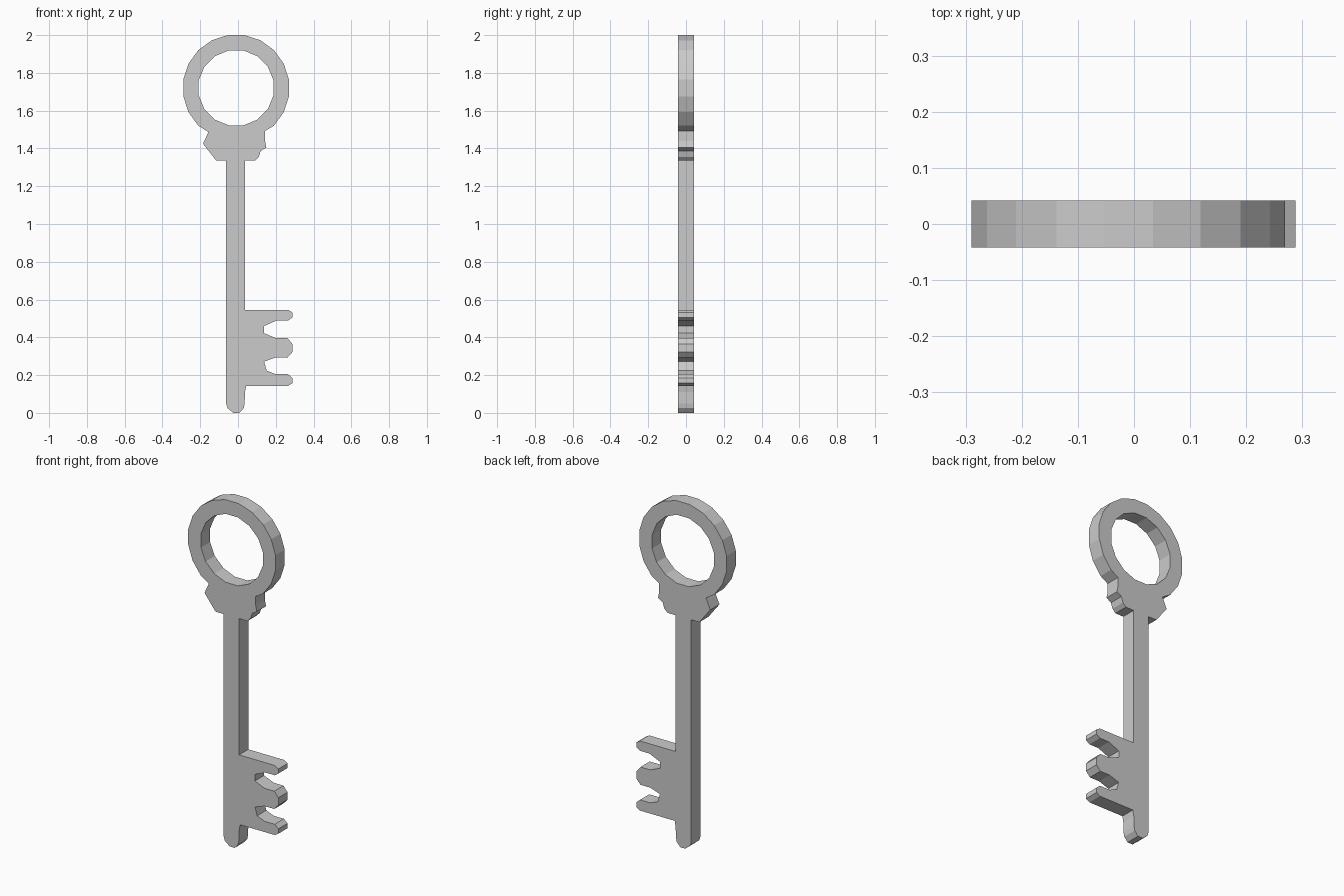
import bpy
from math import cos, sin, radians

if "Cube" in bpy.data.objects:
    bpy.data.objects.remove(bpy.data.objects["Cube"])

CX, CZ = -0.01, 1.7205   # ring centre
HALF = 0.042             # half thickness


def arc(radius, start, step, count):
    return [(CX + radius * cos(radians(start + step * i)),
             CZ + radius * sin(radians(start + step * i))) for i in range(count)]


# rounded tip of the shaft, right half
tip = [(-0.025, 0.0), (0.008, 0.0), (0.03, 0.025), (0.035, 0.05), (0.037, 0.11), (0.043, 0.143)]
# three teeth of the bit, from bottom to top
teeth = [(0.265, 0.143), (0.288, 0.157), (0.288, 0.185), (0.265, 0.205), (0.2, 0.205),
         (0.152, 0.224), (0.138, 0.272), (0.2, 0.293), (0.262, 0.293), (0.288, 0.322),
         (0.288, 0.365), (0.262, 0.396), (0.2, 0.396), (0.138, 0.422), (0.138, 0.46),
         (0.205, 0.489), (0.265, 0.489), (0.288, 0.505), (0.288, 0.532), (0.265, 0.546),
         (0.037, 0.546)]
# collar below the ring
collar_right = [(0.037, 1.335), (0.09, 1.335), (0.11, 1.355), (0.12, 1.387),
                (0.15, 1.405), (0.143, 1.44), (0.143, 1.492)]
collar_left = [(-0.157, 1.487), (-0.185, 1.425), (-0.115, 1.335), (-0.063, 1.335)]
shaft_left = [(-0.063, 0.05), (-0.055, 0.025)]

outline = (tip + teeth + collar_right + arc(0.283, -45, 18, 16)
           + collar_left + shaft_left)
hole = arc(0.202, 11.25, 22.5, 16)

# filled flat profile with a hole, extruded to the key thickness
curve = bpy.data.curves.new("key", "CURVE")
curve.dimensions = "2D"
curve.fill_mode = "BOTH"
curve.extrude = HALF
for points in (outline, hole):
    spline = curve.splines.new("POLY")
    spline.points.add(len(points) - 1)
    for p, (x, z) in zip(spline.points, points):
        p.co = (x, z, 0, 1)
    spline.use_cyclic_u = True

key = bpy.data.objects.new("key", curve)
bpy.context.collection.objects.link(key)
key.rotation_euler.x = radians(90)

# turn the curve into a flat-shaded mesh
bpy.context.view_layer.objects.active = key
key.select_set(True)
bpy.ops.object.convert(target="MESH")
bpy.ops.object.transform_apply(location=False, rotation=True, scale=False)
bpy.ops.object.shade_flat()
